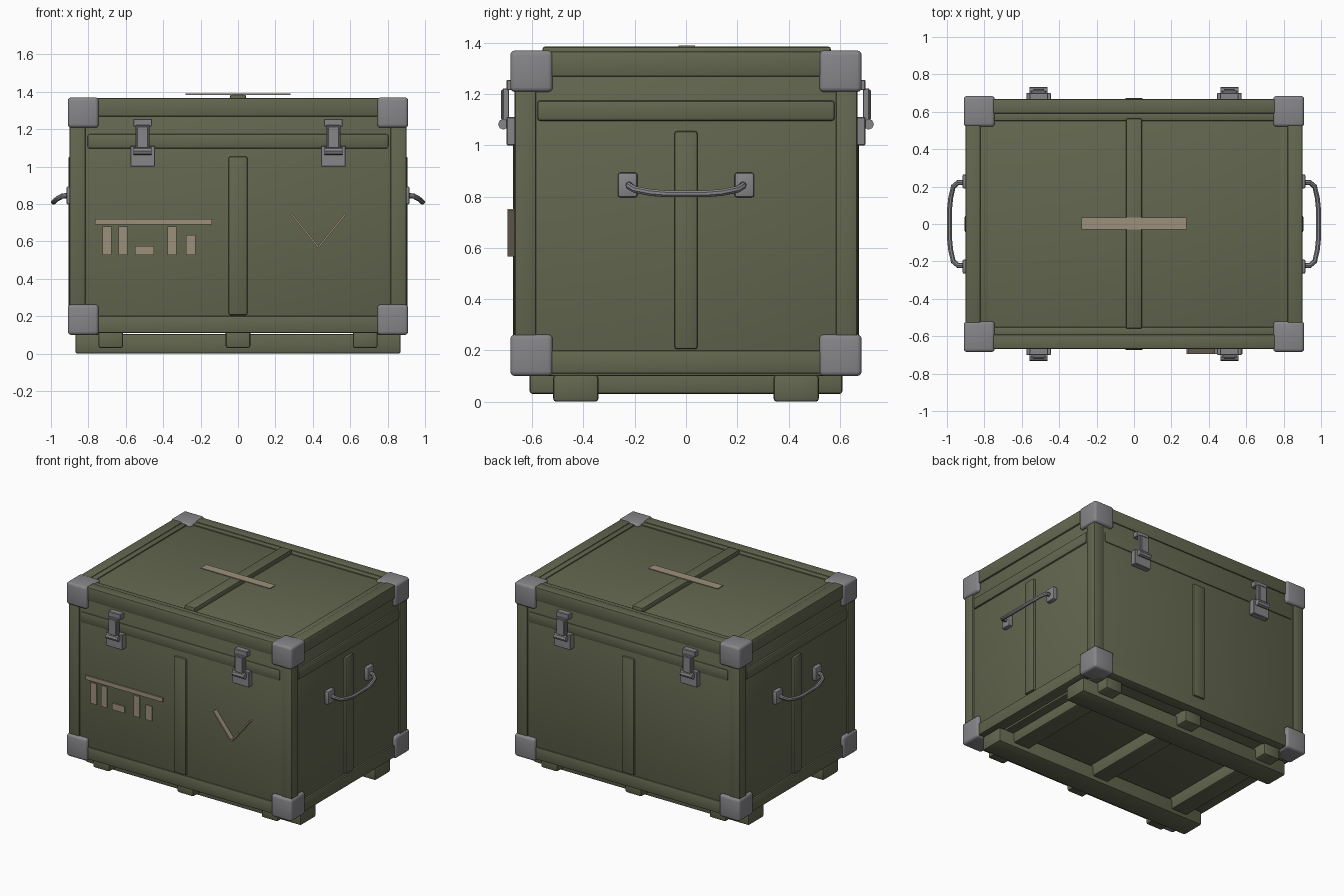
import bpy
import bmesh
import math
from mathutils import Vector, Matrix

cube = bpy.data.objects.get("Cube")
if cube:
    bpy.data.objects.remove(cube, do_unlink=True)


def material(name, rgb):
    mat = bpy.data.materials.new(name)
    mat.use_nodes = True
    mat.diffuse_color = (*rgb, 1)
    mat.node_tree.nodes["Principled BSDF"].inputs["Base Color"].default_value = (*rgb, 1)
    return mat


GREEN = material("olive_green", (0.125, 0.135, 0.078))
STEEL = material("grey_steel", (0.24, 0.24, 0.255))
PAINT = material("tan_paint", (0.33, 0.28, 0.20))


def finish(obj, mat):
    obj.data.materials.append(mat)
    bpy.ops.object.select_all(action="DESELECT")
    obj.select_set(True)
    bpy.context.view_layer.objects.active = obj
    bpy.ops.object.shade_smooth_by_angle(angle=math.radians(35))
    return obj


def box(name, xs, ys, zs, mat=GREEN, bevel=0.008, segments=2, turn=0):
    """Bevelled box given by its ranges, optionally turned about y."""
    lo, hi = (Vector(v) for v in zip(xs, ys, zs))
    size = hi - lo
    size = Vector(abs(c) for c in size)
    bm = bmesh.new()
    bmesh.ops.create_cube(bm, size=1, matrix=Matrix.Diagonal((*size, 1)))
    if bevel:
        bmesh.ops.bevel(bm, geom=bm.edges[:], offset=bevel, segments=segments,
                        profile=0.5, affect="EDGES")
    mesh = bpy.data.meshes.new(name)
    bm.to_mesh(mesh)
    bm.free()
    obj = bpy.data.objects.new(name, mesh)
    bpy.context.collection.objects.link(obj)
    obj.location = (lo + hi) / 2
    obj.rotation_euler.y = turn
    return finish(obj, mat)


def span(sign, a, b):
    return (sign * a, sign * b) if sign > 0 else (-b, -a)


def tube(name, points, radius, mat):
    curve = bpy.data.curves.new(name, "CURVE")
    curve.dimensions = "3D"
    curve.bevel_depth = radius
    curve.bevel_resolution = 2
    curve.use_fill_caps = True
    spline = curve.splines.new("POLY")
    spline.points.add(len(points) - 1)
    for p, co in zip(spline.points, points):
        p.co = (*co, 1)
    obj = bpy.data.objects.new(name, curve)
    bpy.context.collection.objects.link(obj)
    bpy.ops.object.select_all(action="DESELECT")
    obj.select_set(True)
    bpy.context.view_layer.objects.active = obj
    bpy.ops.object.convert(target="MESH")
    obj = bpy.context.object
    obj.data.materials.clear()
    return finish(obj, mat)


SIDES = {"right": -1, "left": 1}
ENDS = {"front": -1, "back": 1}

# Main body panels
box("body_panels", (-0.888, 0.888), (-0.66, 0.66), (0.12, 1.352), bevel=0.004)

# Corner posts and steel corner caps
for sname, sx in SIDES.items():
    for ename, sy in ENDS.items():
        tag = f"{ename}_{sname}"
        box("post_" + tag, span(sx, 0.815, 0.9), span(sy, 0.585, 0.668), (0.11, 1.36))
        for level, zs in (("lower", (0.1, 0.262)), ("upper", (1.208, 1.37))):
            box(f"{level}_corner_cap_{tag}", span(sx, 0.745, 0.91),
                span(sy, 0.52, 0.685), zs, STEEL, 0.018, 3)

# Front and back: rails, lid band, upright batten, lid lip
for ename, sy in ENDS.items():
    box(f"{ename}_bottom_rail", (-0.82, 0.82), span(sy, 0.585, 0.668), (0.11, 0.2))
    box(f"{ename}_top_rail", (-0.84, 0.84), span(sy, 0.59, 0.668), (1.268, 1.366))
    box(f"{ename}_lid_band", (-0.805, 0.805), span(sy, 0.62, 0.668), (1.095, 1.175), bevel=0.012)
    box(f"{ename}_batten", (-0.05, 0.05), span(sy, 0.62, 0.674), (0.205, 1.055), bevel=0.01)
    box(f"{ename}_lid_lip", (-0.82, 0.82), span(sy, 0.552, 0.6), (1.33, 1.36), bevel=0.005)

# Sides: rails, lid band, upright batten, lid lip
for sname, sx in SIDES.items():
    box(f"{sname}_bottom_rail", span(sx, 0.815, 0.9), (-0.59, 0.59), (0.11, 0.2))
    box(f"{sname}_top_rail", span(sx, 0.82, 0.9), (-0.62, 0.62), (1.268, 1.366))
    box(f"{sname}_lid_band", span(sx, 0.85, 0.9), (-0.58, 0.58), (1.095, 1.175), bevel=0.012)
    box(f"{sname}_batten", span(sx, 0.85, 0.906), (-0.045, 0.045), (0.205, 1.055), bevel=0.01)
    box(f"{sname}_lid_lip", span(sx, 0.782, 0.83), (-0.58, 0.58), (1.33, 1.36), bevel=0.005)

box("lid_batten", (-0.043, 0.043), (-0.56, 0.565), (1.33, 1.385), bevel=0.01)

# Pallet base: two runners and three cross beams
for ename, sy in ENDS.items():
    box(f"{ename}_runner", (-0.87, 0.87), span(sy, 0.342, 0.518), (0, 0.105), bevel=0.012)
for name, x in (("right", -0.68), ("middle", 0), ("left", 0.68)):
    box(f"{name}_cross_beam", (x - 0.066, x + 0.066), (-0.61, 0.61), (0.03, 0.125), bevel=0.012)
for sname, sx in SIDES.items():
    box(f"{sname}_base_beam", span(sx, 0.745, 0.815), (-0.6, 0.6), (0.1, 0.125))

# Toggle latches
for sname, sx in SIDES.items():
    for ename, sy in ENDS.items():
        tag = f"{ename}_{sname}"
        x = sx * 0.51

        def piece(name, half, ys, zs, bevel=0.003):
            box(f"latch_{name}_{tag}", (x - half, x + half), span(sy, *ys), zs, STEEL, bevel, 1)

        piece("base", 0.066, (0.655, 0.7), (1.0, 1.11))
        piece("hook_plate", 0.05, (0.655, 0.7), (1.215, 1.255))
        piece("strap", 0.038, (0.69, 0.715), (1.07, 1.222))
        piece("lever", 0.03, (0.705, 0.722), (1.1, 1.215))
        tube("latch_barrel_" + tag, [(x - 0.048, sy * 0.712, 1.082), (x + 0.048, sy * 0.712, 1.082)],
             0.021, STEEL)

# Carrying handles
half_grip = [(0.912, 0.222, 0.845), (0.94, 0.222, 0.842), (0.966, 0.2, 0.828),
             (0.98, 0.14, 0.816), (0.986, 0.08, 0.811)]
grip = half_grip + [(x, -y, z) for x, y, z in reversed(half_grip)]
for sname, sx in SIDES.items():
    tube(f"{sname}_handle", [(sx * x, y, z) for x, y, z in grip], 0.014, STEEL)
    for ename, sy in ENDS.items():
        box(f"{sname}_handle_mount_{ename}", span(sx, 0.88, 0.917), span(sy, 0.19, 0.265),
            (0.797, 0.893), STEEL, 0.008, 2)

# Painted marks: lid stripe, front stripe with bars, chevron
box("lid_stripe", (-0.28, 0.28), (-0.03, 0.035), (1.383, 1.39), PAINT, 0)
marks = [(-0.765, -0.14, 0.69, 0.72), (-0.725, -0.675, 0.527, 0.68), (-0.64, -0.59, 0.527, 0.68),
         (-0.55, -0.45, 0.527, 0.575), (-0.377, -0.328, 0.527, 0.68), (-0.277, -0.227, 0.527, 0.635)]
for i, (x0, x1, z0, z1) in enumerate(marks):
    box(f"front_mark_{i + 1}", (x0, x1), (-0.669, -0.66), (z0, z1), PAINT, 0)
for sname, sx in SIDES.items():
    cx, cz, arm, thick = 0.43 + sx * 0.073, 0.659, 0.115, 0.0048
    box(f"chevron_arm_{sname}", (cx - arm, cx + arm), (-0.696, -0.65),
        (cz - thick, cz + thick), PAINT, 0, turn=-sx * math.radians(51))
